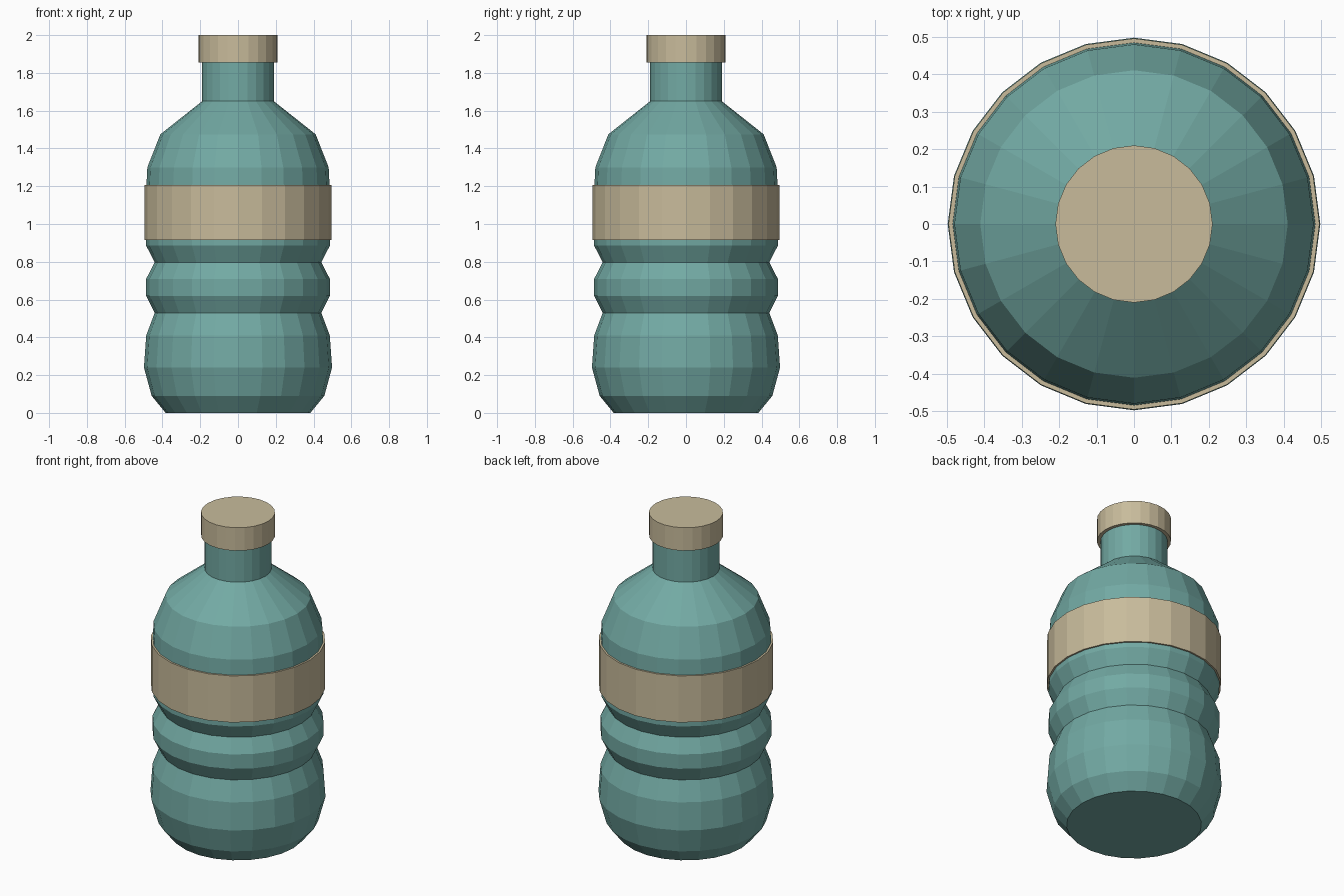
import bpy, bmesh
from math import cos, sin, tau

if "Cube" in bpy.data.objects:
    bpy.data.objects.remove(bpy.data.objects["Cube"])

SIDES = 24


def material(name, color):
    m = bpy.data.materials.new(name)
    m.diffuse_color = (*color, 1)
    m.use_nodes = True
    m.node_tree.nodes["Principled BSDF"].inputs["Base Color"].default_value = m.diffuse_color
    return m


def lathe(name, profile, mat, closed=False):
    """Revolve (radius, height) points; cap the ends, or join them if closed."""
    bm = bmesh.new()
    rings = [[bm.verts.new((r * cos(tau * i / SIDES), r * sin(tau * i / SIDES), z))
              for i in range(SIDES)] for r, z in profile]
    pairs = list(zip(rings, rings[1:]))
    if closed:
        pairs.append((rings[-1], rings[0]))
    else:
        bm.faces.new(rings[0])
        bm.faces.new(rings[-1])
    for a, b in pairs:
        for i in range(SIDES):
            j = (i + 1) % SIDES
            bm.faces.new((a[i], a[j], b[j], b[i]))
    bmesh.ops.recalc_face_normals(bm, faces=bm.faces)
    mesh = bpy.data.meshes.new(name)
    bm.to_mesh(mesh)
    bm.free()
    mesh.materials.append(mat)
    obj = bpy.data.objects.new(name, mesh)
    bpy.context.collection.objects.link(obj)
    return obj


teal = material("teal", (0.17, 0.40, 0.37))
tan = material("tan", (0.58, 0.50, 0.33))

# Bottle body: rounded base, two grip grooves, shoulder and neck
lathe("bottle_body", [
    (0.383, 0), (0.457, 0.09), (0.498, 0.24), (0.486, 0.41),
    (0.441, 0.53), (0.486, 0.62), (0.486, 0.71), (0.441, 0.797),
    (0.486, 0.885), (0.485, 1.2), (0.48, 1.3), (0.411, 1.475),
    (0.19, 1.65), (0.19, 1.9)], teal)

# Label band wrapped around the body
lathe("label", [(0.483, 0.915), (0.496, 0.915), (0.496, 1.206), (0.483, 1.206)],
      tan, closed=True)

# Screw cap
lathe("cap", [(0.21, 1.856), (0.21, 2.0)], tan)
